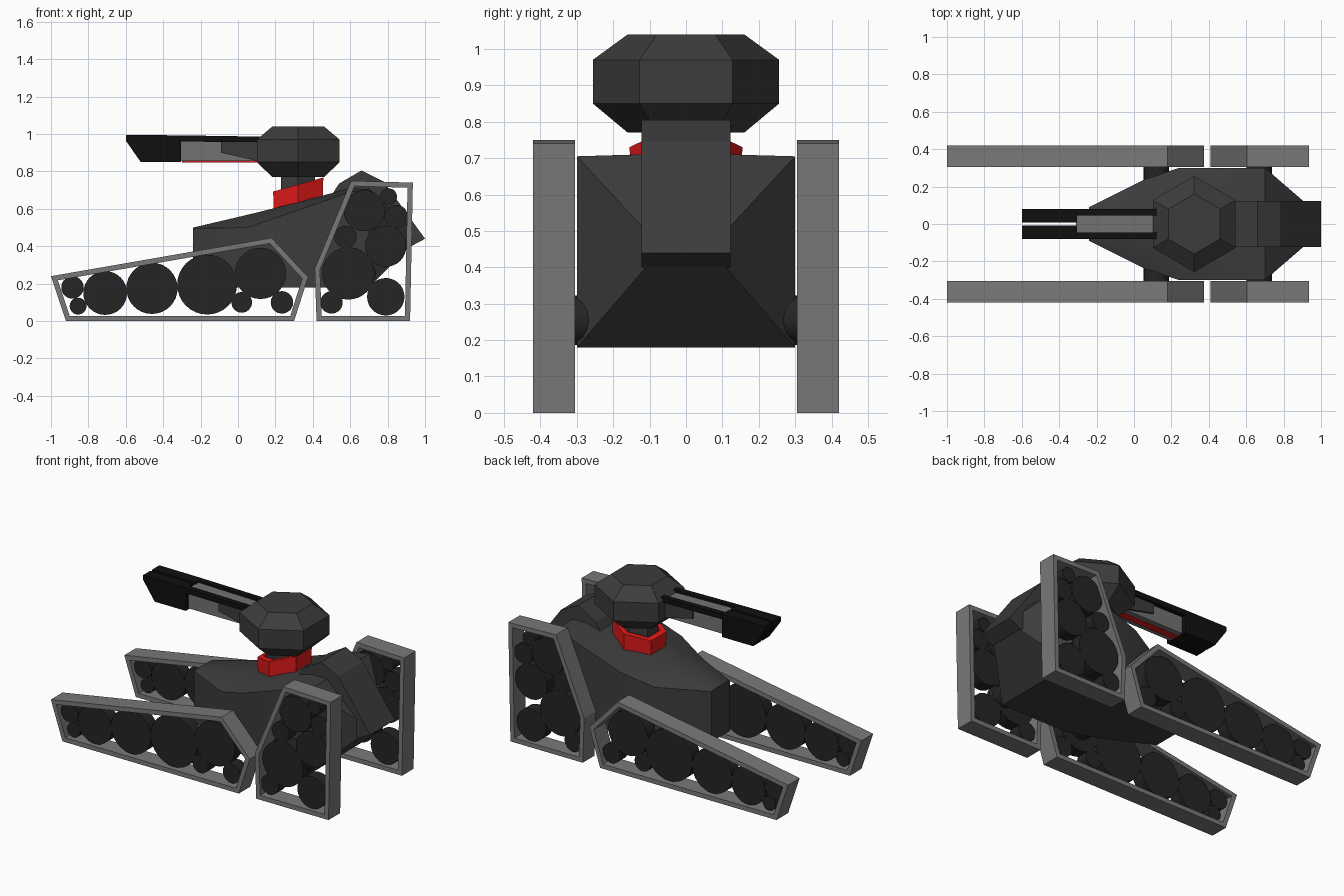
import bpy, math
from mathutils import Vector

if "Cube" in bpy.data.objects:
    bpy.data.objects.remove(bpy.data.objects["Cube"])


def material(name, r, g, b):
    m = bpy.data.materials.new(name)
    m.diffuse_color = (r, g, b, 1)
    m.use_nodes = True
    m.node_tree.nodes["Principled BSDF"].inputs["Base Color"].default_value = m.diffuse_color
    return m


FRAME = material("frame_grey", .19, .19, .19)
HULL = material("hull_grey", .045, .045, .045)
WHEEL = material("wheel_grey", .018, .018, .018)
BLACK = material("barrel_black", .005, .005, .005)
LIGHT = material("receiver_grey", .17, .17, .17)
RED = material("collar_red", .75, .01, .01)


def loft(name, loops, mat, cyclic=False, smooth=0):
    """Skin equal-length point loops; cap the ends, or join last to first."""
    n, k = len(loops[0]), len(loops)
    verts = [p for l in loops for p in l]
    faces = []
    for i in range(k if cyclic else k - 1):
        a, b = i * n, (i + 1) % k * n
        faces += [(a + j, a + (j + 1) % n, b + (j + 1) % n, b + j) for j in range(n)]
    if not cyclic:
        faces += [tuple(range(n)), tuple(range((k - 1) * n, k * n))]
    me = bpy.data.meshes.new(name)
    me.from_pydata(verts, [], faces)
    ob = bpy.data.objects.new(name, me)
    bpy.context.collection.objects.link(ob)
    me.materials.append(mat)
    bpy.ops.object.select_all(action='DESELECT')
    ob.select_set(True)
    bpy.context.view_layer.objects.active = ob
    bpy.ops.object.mode_set(mode='EDIT')
    bpy.ops.mesh.select_all(action='SELECT')
    bpy.ops.mesh.normals_make_consistent(inside=False)
    bpy.ops.object.mode_set(mode='OBJECT')
    if smooth:
        bpy.ops.object.shade_smooth_by_angle(angle=math.radians(smooth))
    return ob


def at_y(profile, y):
    return [(x, y, z) for x, z in profile]


def prism(name, profile, y0, y1, mat, smooth=0):
    return loft(name, [at_y(profile, y0), at_y(profile, y1)], mat, smooth=smooth)


def circle(x, z, r, n=32):
    return [(x + r * math.cos(t * math.tau / n), z + r * math.sin(t * math.tau / n))
            for t in range(n)]


def inset(poly, d):
    """Inset a counter-clockwise polygon by distance d."""
    out = []
    for i, p in enumerate(poly):
        p = Vector(p)
        e1 = (p - Vector(poly[i - 1])).normalized()
        e2 = (Vector(poly[(i + 1) % len(poly)]) - p).normalized()
        n1, n2 = Vector((-e1.y, e1.x)), Vector((-e2.y, e2.x))
        out.append(tuple(p + (n1 + n2) * d / (1 + n1.dot(n2))))
    return out


def hexagon(r, z, slope=0):
    pts = []
    for i in range(6):
        a = math.radians(30 + 60 * i)
        x = r * math.cos(a)
        pts.append((.322 + x, r * math.sin(a), z + slope * x))
    return pts


# Track pods: open frames filled with wheels
pods = {
    "front_track": ([(-.92, 0), (.30, 0), (.375, .235), (.18, .445), (-1, .24)],
                    [(-.885, .18, .06), (-.855, .08, .045), (-.71, .15, .117),
                     (-.46, .175, .137), (-.165, .195, .16), (.12, .255, .137),
                     (.02, .10, .055), (.235, .10, .06)]),
    "rear_track": ([(.42, 0), (.92, 0), (.935, .74), (.605, .75), (.41, .28)],
                   [(.675, .59, .11), (.805, .665, .045), (.845, .56, .062),
                    (.575, .45, .06), (.79, .40, .11), (.59, .255, .14),
                    (.79, .13, .10), (.50, .10, .06)]),
}
for side, s in (("near", -1), ("far", 1)):
    for pod, (outline, wheels) in pods.items():
        hole = inset(outline, .028)
        loft(f"{pod}_frame_{side}", [at_y(outline, s * .305), at_y(outline, s * .42),
                                     at_y(hole, s * .42), at_y(hole, s * .305)],
             FRAME, cyclic=True)
        for i, (x, z, r) in enumerate(wheels):
            prism(f"{pod}_wheel_{side}_{i + 1}", circle(x, z, r),
                  s * .325, s * .40, WHEEL, smooth=30)
    # Axles joining the pods to the hull
    prism(f"front_axle_{side}", circle(.12, .255, .068, 16), s * .2, s * .34, WHEEL, 30)
    prism(f"rear_axle_{side}", circle(.67, .255, .068, 16), s * .25, s * .34, WHEEL, 30)

# Hull: x, half width, rim height, ridge half width, ridge height, bottom
stations = [(-.24, .09, .495, .06, .50, .18), (.05, .235, .50, .10, .568, .18),
            (.24, .30, .565, .12, .615, .18), (.60, .30, .69, .13, .71, .18),
            (.70, .30, .705, .12, .71, .18), (.92, .11, .50, .06, .52, .40)]
loft("hull", [[(x, -w, b), (x, w, b), (x, w, zr), (x, wc, zc), (x, -wc, zc), (x, -w, zr)]
              for x, w, zr, wc, zc, b in stations], HULL, smooth=25)

# Rear engine block
prism("engine_block", [(.48, .64), (.54, .735), (.66, .805), (.78, .745), (1.0, .44),
                       (.925, .40), (.70, .42)], -.122, .122, HULL)

# Turret: sloped red collar, neck and faceted head
loft("turret_collar", [hexagon(.15, .59, .2), hexagon(.155, .73, .28),
                       hexagon(.12, .73, .28), hexagon(.12, .59, .2)], RED, cyclic=True)
loft("turret_neck", [hexagon(.105, .58), hexagon(.105, .79)], HULL)
loft("turret_head", [hexagon(.16, .77), hexagon(.256, .85), hexagon(.256, .97),
                     hexagon(.16, 1.04)], HULL)

# Twin barrel rails
for side, s in (("near", -1), ("far", 1)):
    prism(f"barrel_tip_{side}", [(-.6, .995), (-.6, .965), (-.52, .85), (-.305, .85),
                                 (-.305, .993)], s * .008, s * .08, BLACK)
    prism(f"barrel_rail_{side}", [(-.31, .96), (.2, .955), (.2, .985), (-.31, .993)],
          s * .045, s * .08, BLACK)

# Receiver between the rails, breech and red underside strip
prism("receiver", [(-.31, .855), (.15, .855), (.15, .97), (-.31, .98)], -.052, .052, LIGHT)
prism("breech", [(-.09, .90), (.11, .855), (.2, .855), (.2, .96), (-.09, .96)],
      -.065, .065, HULL)
prism("underside_strip", [(-.30, .849), (.14, .849), (.14, .86), (-.30, .86)],
      -.02, .02, RED)
